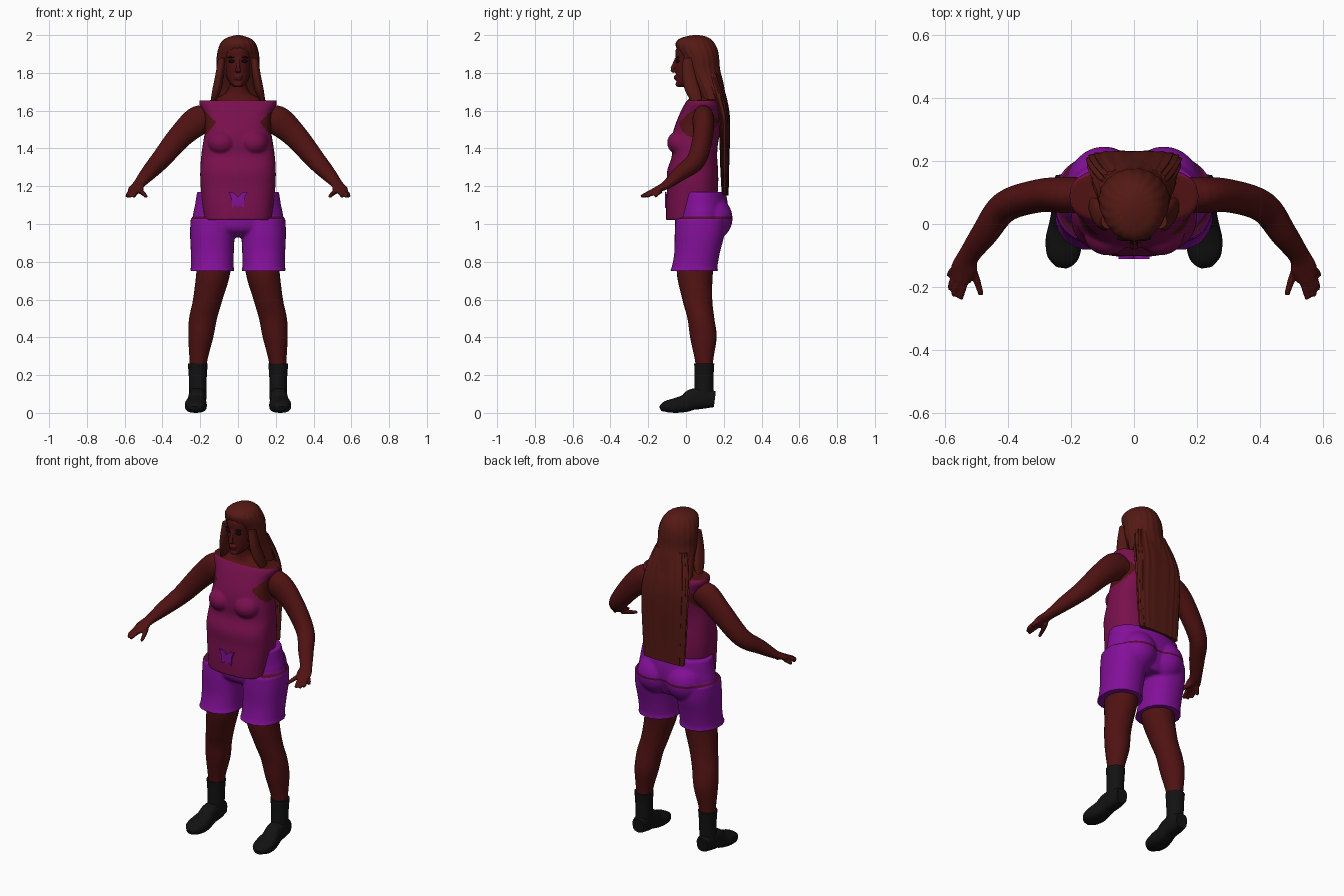
import bpy
import bmesh
import math
from mathutils import Matrix, Vector

cube = bpy.data.objects.get("Cube")
if cube:
    bpy.data.objects.remove(cube, do_unlink=True)


def material(name, red, green, blue):
    mat = bpy.data.materials.new(name)
    mat.use_nodes = True
    mat.diffuse_color = (red, green, blue, 1)
    shader = mat.node_tree.nodes["Principled BSDF"]
    shader.inputs["Base Color"].default_value = (red, green, blue, 1)
    shader.inputs["Roughness"].default_value = 0.8
    return mat


SKIN = material("deep brown skin", 0.08, 0.006, 0.006)
HAIR = material("auburn hair", 0.09, 0.01, 0.007)
SHIRT = material("magenta cloth", 0.19, 0.005, 0.075)
SHORTS = material("purple cloth", 0.23, 0.005, 0.32)
HEM = material("dark wine hem", 0.08, 0.004, 0.025)
BLACK = material("black leather", 0.006, 0.006, 0.006)
EYE = material("dark eye", 0.004, 0.002, 0.003)


def spline(points, steps):
    """Catmull-Rom samples through the points."""
    p = [Vector(q) for q in points]
    p = [p[0]] + p + [p[-1]]
    out = []
    for a, b, c, d in zip(p, p[1:], p[2:], p[3:]):
        for k in range(steps):
            t = k / steps
            out.append(0.5 * (2 * b + (c - a) * t + (2 * a - 5 * b + 4 * c - d) * t * t
                              + (3 * b - a - 3 * c + d) * t ** 3))
    return out + [p[-1]]


def sweep(bm, points, upright=False, power=2, sides=32, steps=5, ripple=0):
    """Skin rings (x, y, z, half width, half depth) along a path."""
    path = spline(points, steps)
    rings = []
    for i, q in enumerate(path):
        u, v = Vector((1, 0, 0)), Vector((0, 1, 0))
        if not upright:
            ahead, behind = path[min(i + 1, len(path) - 1)], path[max(i - 1, 0)]
            tangent = Vector(ahead[:3]) - Vector(behind[:3])
            u = tangent.cross(Vector((0, 0, 1))).normalized()
            v = u.cross(tangent).normalized()
        ring = []
        for k in range(sides):
            angle = math.tau * k / sides
            c, s = math.cos(angle), math.sin(angle)
            wave = 1 + ripple * math.sin(angle * 19 + 0.5 * math.sin(i * 0.3))
            c = math.copysign(abs(c) ** (2 / power), c) * wave
            s = math.copysign(abs(s) ** (2 / power), s) * wave
            ring.append(bm.verts.new(Vector(q[:3]) + u * c * max(q[3], 0.002)
                                     + v * s * max(q[4], 0.002)))
        rings.append(ring)
    for low, high in zip(rings, rings[1:]):
        for k in range(sides):
            j = (k + 1) % sides
            bm.faces.new((low[k], low[j], high[j], high[k]))
    bm.faces.new(rings[0])
    bm.faces.new(rings[-1])


def stack(bm, rows, x=0, **options):
    """Level rings given as (z, front, back, half width)."""
    sweep(bm, [(x, (f + b) / 2, z, w, (b - f) / 2) for z, f, b, w in rows], upright=True, **options)


def ball(bm, centre, radii):
    bmesh.ops.create_uvsphere(bm, u_segments=24, v_segments=16, radius=1,
                              matrix=Matrix.Translation(centre) @ Matrix.Diagonal((*radii, 1)))


def finish(name, bm, mats, voxel=0, cuts=(), rule=None):
    """Make the object, optionally fuse its pieces, and colour faces by rule."""
    bmesh.ops.recalc_face_normals(bm, faces=bm.faces)
    mesh = bpy.data.meshes.new(name)
    bm.to_mesh(mesh)
    bm.free()
    ob = bpy.data.objects.new(name, mesh)
    bpy.context.collection.objects.link(ob)
    if voxel:
        fuse = ob.modifiers.new("fuse", 'REMESH')
        fuse.mode, fuse.voxel_size = 'VOXEL', voxel
        soften = ob.modifiers.new("soften", 'SMOOTH')
        soften.factor, soften.iterations = 0.5, 4
        graph = bpy.context.evaluated_depsgraph_get()
        mesh = bpy.data.meshes.new_from_object(ob.evaluated_get(graph))
        ob.modifiers.clear()
        ob.data = mesh
    if cuts:
        bm = bmesh.new()
        bm.from_mesh(mesh)
        for z in cuts:
            bmesh.ops.bisect_plane(bm, geom=bm.verts[:] + bm.edges[:] + bm.faces[:],
                                   plane_co=(0, 0, z), plane_no=(0, 0, 1))
        bm.to_mesh(mesh)
        bm.free()
    mesh.materials.clear()
    for mat in mats:
        mesh.materials.append(mat)
    for face in mesh.polygons:
        face.material_index = rule(face.center) if rule else 0
    mesh.shade_smooth()
    mesh.set_sharp_from_angle(angle=math.radians(50))
    return ob


# Torso with sleeveless top; shoulders, neck and armholes are skin
bm = bmesh.new()
stack(bm, [(1.02, -.105, .14, .178), (1.1, -.105, .16, .188), (1.2, -.1, .17, .198),
           (1.28, -.1, .17, .2), (1.36, -.075, .165, .195), (1.43, -.075, .17, .185),
           (1.5, -.065, .185, .175), (1.58, -.035, .19, .18), (1.63, -.01, .185, .203),
           (1.655, .005, .17, .205)], power=2.6, sides=48)
stack(bm, [(1.6, .01, .17, .17), (1.655, .015, .15, .14), (1.69, .022, .13, .07),
           (1.73, .02, .11, .052), (1.78, .01, .11, .05)])
for side in (1, -1):
    ball(bm, (side * .085, -.03, 1.43), (.075, .07, .065))


def top_colour(c):
    edge = .115 + (1.06 * (c.z - 1.54) if c.z > 1.54 else .8 * (1.54 - c.z))
    armhole = 1.45 < c.z < 1.625 and abs(c.x) > edge
    return 1 if c.z > 1.652 or armhole else 0


finish("torso_and_top", bm, [SHIRT, SKIN], .007, (1.652,), top_colour)

# Shorts with the hem of the top showing as a thin band
bm = bmesh.new()
stack(bm, [(.93, 0, .18, .1), (.97, -.05, .2, .2), (1.03, -.06, .22, .238),
           (1.1, -.06, .222, .228), (1.17, -.055, .21, .217)], sides=48)
for side in (1, -1):
    stack(bm, [(.75, -.087, .172, .12), (.775, -.075, .167, .113), (.85, -.062, .18, .114),
               (.95, -.06, .205, .118), (1.03, -.055, .21, .115)], x=side * .136, power=2.2)
    ball(bm, (side * .095, .13, 1.03), (.115, .117, .12))
finish("shorts", bm, [SHORTS, HEM], .008, (1.027, 1.039),
       lambda c: 1 if 1.027 < c.z < 1.039 and c.y > -.04 else 0)

# Small bow patch on the front of the top
bm = bmesh.new()
half = [(0, 1.145), (.02, 1.165), (.05, 1.17), (.035, 1.14), (.03, 1.085), (.012, 1.1), (0, 1.09)]
outline = half + [(-x, z) for x, z in half[-2:0:-1]]
face = bm.faces.new([bm.verts.new((x, -.111, z)) for x, z in outline])
extruded = bmesh.ops.extrude_face_region(bm, geom=[face])["geom"]
bmesh.ops.translate(bm, vec=(0, .009, 0), verts=[v for v in extruded if isinstance(v, bmesh.types.BMVert)])
finish("bow_patch", bm, [SHORTS])

# Head with nose, lips and brow
bm = bmesh.new()
stack(bm, [(1.725, -.04, .03, .022), (1.745, -.05, .06, .044), (1.78, -.052, .1, .061),
           (1.82, -.056, .13, .069), (1.87, -.055, .14, .074), (1.92, -.055, .15, .075),
           (1.96, -.03, .13, .06)])
sweep(bm, [(0, -.052, 1.875, .008, .008), (0, -.064, 1.84, .009, .01),
           (0, -.073, 1.818, .014, .011), (0, -.06, 1.805, .012, .008)], sides=16)
ball(bm, (0, -.053, 1.781), (.024, .012, .007))
ball(bm, (0, -.052, 1.77), (.021, .012, .008))
ball(bm, (0, -.042, 1.74), (.024, .014, .014))
finish("head", bm, [SKIN], .004)

# Eyes
for side, label in ((1, "left"), (-1, "right")):
    bm = bmesh.new()
    ball(bm, (side * .031, -.044, 1.862), (.02, .01, .009))
    ball(bm, (side * .033, -.044, 1.882), (.022, .009, .004))
    finish(label + "_eye_and_brow", bm, [EYE])

# Hair cap, side locks and long back sheet
bm = bmesh.new()
stack(bm, [(1.66, .07, .215, .135), (1.71, .05, .205, .13), (1.76, .02, .195, .12),
           (1.82, -.018, .18, .113), (1.88, -.025, .175, .112), (1.92, -.045, .168, .106),
           (1.955, -.054, .152, .093), (1.98, -.035, .13, .07), (1.994, .005, .1, .035),
           (2, .04, .07, .01)], sides=96, ripple=.012)
stack(bm, [(1.15, .19, .225, .13), (1.3, .182, .228, .14), (1.5, .175, .233, .148),
           (1.6, .155, .228, .146), (1.7, .12, .206, .13), (1.8, .08, .175, .1)],
      power=3, sides=96, ripple=.035)
for side in (1, -1):
    sweep(bm, [(side * .085, .01, 1.88, .02, .025), (side * .098, .015, 1.79, .022, .035),
               (side * .112, .035, 1.71, .024, .04), (side * .13, .055, 1.655, .014, .03)],
          upright=True, sides=24, ripple=.03)
finish("long_hair", bm, [HAIR])

FINGERS = [[(.535, -.17), (.545, -.205), (.552, -.238)], [(.55, -.17), (.566, -.2), (.572, -.23)],
           [(.558, -.16), (.578, -.185), (.584, -.208)], [(.56, -.14), (.58, -.152), (.588, -.165)],
           [(.52, -.13), (.5, -.18), (.486, -.226)]]

for side, label in ((1, "left"), (-1, "right")):
    # Arm with hand and fingers
    bm = bmesh.new()
    arm = [(.14, .095, 1.55, .05, .055), (.205, .092, 1.55, .058, .078), (.3, .09, 1.47, .053, .066),
           (.41, .055, 1.34, .05, .053), (.475, -.03, 1.268, .043, .04), (.525, -.1, 1.21, .034, .024),
           (.54, -.14, 1.188, .042, .018), (.55, -.18, 1.17, .032, .014)]
    sweep(bm, [(side * x, y, z, u, v) for x, y, z, u, v in arm])
    for finger in FINGERS:
        heights = (1.175, 1.16, 1.145)
        sweep(bm, [(side * x, y, z, r, r) for (x, y), z, r in zip(finger, heights, (.014, .012, .009))],
              sides=12, steps=3)
    finish(label + "_arm", bm, [SKIN], .005)

    # Leg
    bm = bmesh.new()
    leg = [(.125, .07, .92, .085, .1), (.13, .047, .75, .09, .096), (.16, .06, .6, .078, .079),
           (.185, .079, .5, .074, .071), (.197, .092, .4, .066, .07), (.21, .096, .27, .046, .047),
           (.212, .1, .18, .042, .044)]
    sweep(bm, [(side * q[0],) + q[1:] for q in leg], upright=True)
    finish(label + "_leg", bm, [SKIN])

    # Ankle boot
    bm = bmesh.new()
    boot = [(.23, -.134, .022, .022, .014), (.226, -.105, .033, .05, .03), (.223, -.05, .04, .058, .04),
            (.22, .0, .052, .05, .047), (.217, .04, .072, .046, .056), (.215, .1, .077, .046, .054),
            (.214, .152, .072, .036, .042)]
    sweep(bm, [(side * q[0],) + q[1:] for q in boot], power=2.7)
    stack(bm, [(.07, .04, .145, .045), (.13, .045, .145, .046), (.2, .046, .146, .048),
               (.262, .043, .15, .053)], x=side * .213)
    finish(label + "_boot", bm, [BLACK])
